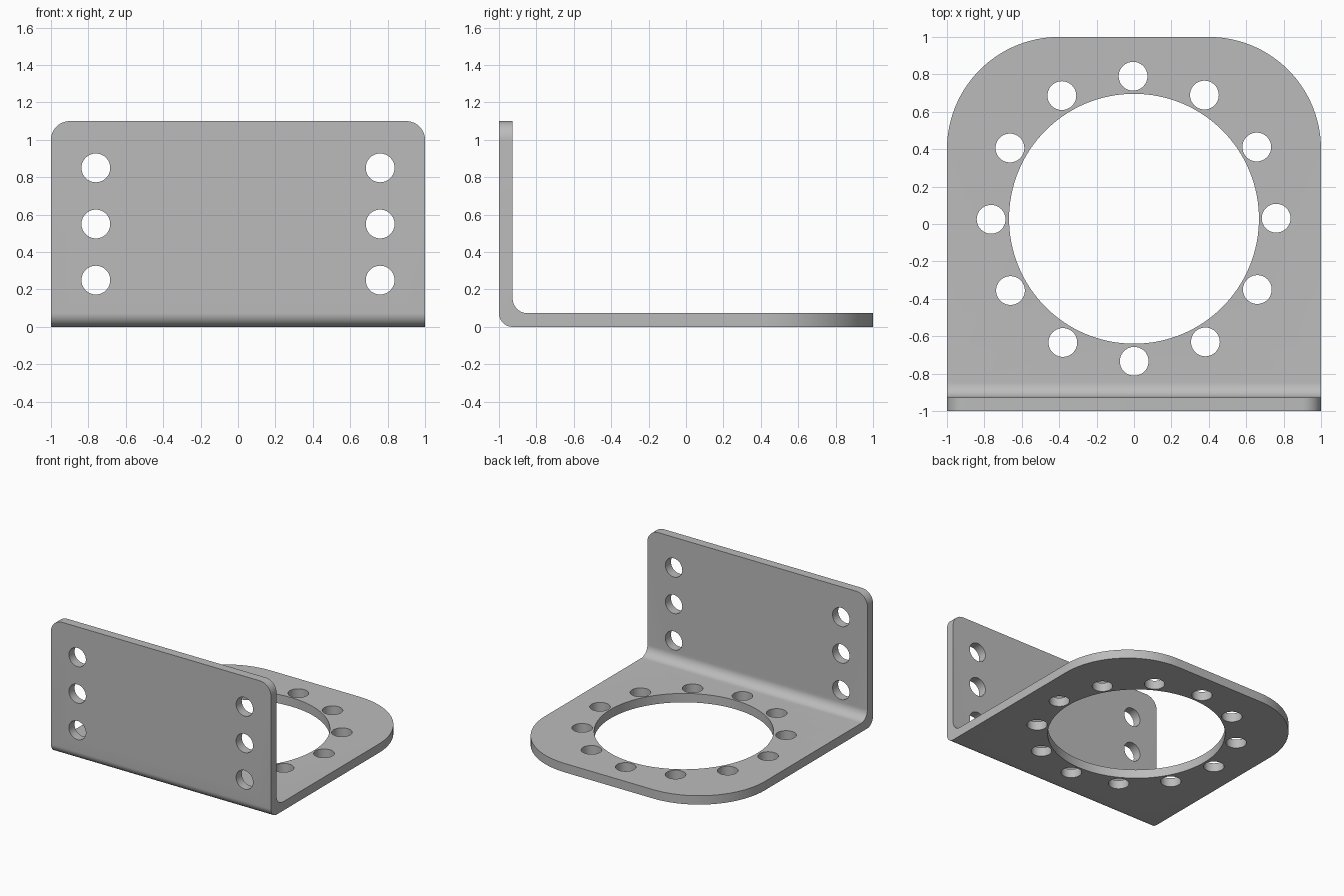
import bpy, bmesh, math
from mathutils import Matrix, Vector

cube = bpy.data.objects.get("Cube")
if cube:
    bpy.data.objects.remove(cube, do_unlink=True)

THICK, HEIGHT = 0.073, 1.1
HOLE_R = 0.077

grey = bpy.data.materials.new("bare grey metal")
grey.use_nodes = True
colour = (0.5, 0.5, 0.5, 1)
grey.diffuse_color = colour
grey.node_tree.nodes["Principled BSDF"].inputs["Base Color"].default_value = colour


def make_object(name, bm):
    mesh = bpy.data.meshes.new(name)
    bmesh.ops.recalc_face_normals(bm, faces=bm.faces)
    bm.to_mesh(mesh)
    bm.free()
    mesh.materials.append(grey)
    obj = bpy.data.objects.new(name, mesh)
    bpy.context.collection.objects.link(obj)
    return obj


def round_edges(bm, test, radius, segments):
    """Round every edge whose two ends pass the test."""
    edges = [e for e in bm.edges if all(test(v.co) for v in e.verts)]
    bmesh.ops.bevel(bm, geom=edges, offset=radius, segments=segments,
                    profile=0.5, affect='EDGES', clamp_overlap=False)


def add_drill(bm, centre, radius, rotation=Matrix(), segments=40):
    bmesh.ops.create_cone(bm, cap_ends=True, segments=segments,
                          radius1=radius, radius2=radius, depth=0.3,
                          matrix=Matrix.Translation(centre) @ rotation)


# Folded plate: L-shaped profile swept across the width
bm = bmesh.new()
inner = THICK - 1
profile = [(-1, 0), (1, 0), (1, THICK), (inner, THICK), (inner, HEIGHT), (-1, HEIGHT)]
side = bm.faces.new([bm.verts.new((-1, y, z)) for y, z in profile])
swept = bmesh.ops.extrude_face_region(bm, geom=[side])
bmesh.ops.translate(bm, vec=(2, 0, 0),
                    verts=[v for v in swept["geom"] if isinstance(v, bmesh.types.BMVert)])


def near(a, b):
    return abs(a - b) < 1e-4


# Bend radii, then the plate corners on each side
round_edges(bm, lambda c: near(c.y, -1) and near(c.z, 0), 0.073, 12)
round_edges(bm, lambda c: near(c.y, inner) and near(c.z, THICK), 0.08, 12)
for x in (-1, 1):
    round_edges(bm, lambda c: near(c.x, x) and near(c.y, 1), 0.6, 32)
    round_edges(bm, lambda c: near(c.x, x) and near(c.z, HEIGHT), 0.1, 16)
bracket = make_object("mounting_bracket", bm)

# Drills: large bore, ring of twelve holes, three holes down each side of the wall
bm = bmesh.new()
bore = Vector((0, 0.028, 0.04))
add_drill(bm, bore, 0.668, segments=128)
ring_centre = bore + Vector((-0.002, 0, 0))
for i in range(12):
    angle = math.tau * i / 12 + 0.004
    add_drill(bm, ring_centre + 0.762 * Vector((math.cos(angle), math.sin(angle), 0)), HOLE_R)
for x in (-0.76, 0.76):
    for z in (0.25, 0.55, 0.85):
        add_drill(bm, Vector((x, -0.96, z)), HOLE_R, Matrix.Rotation(math.pi / 2, 4, 'X'))
drills = make_object("hole_cutter", bm)
drills.hide_render = True

cut = bracket.modifiers.new("holes", 'BOOLEAN')
cut.operation = 'DIFFERENCE'
cut.solver = 'EXACT'
cut.object = drills

bpy.ops.object.select_all(action='DESELECT')
bracket.select_set(True)
bpy.context.view_layer.objects.active = bracket
bpy.ops.object.modifier_apply(modifier=cut.name)
bpy.data.objects.remove(drills, do_unlink=True)

# Smooth bends and bores, crisp plate edges
bpy.ops.object.shade_smooth_by_angle(angle=math.radians(30))
